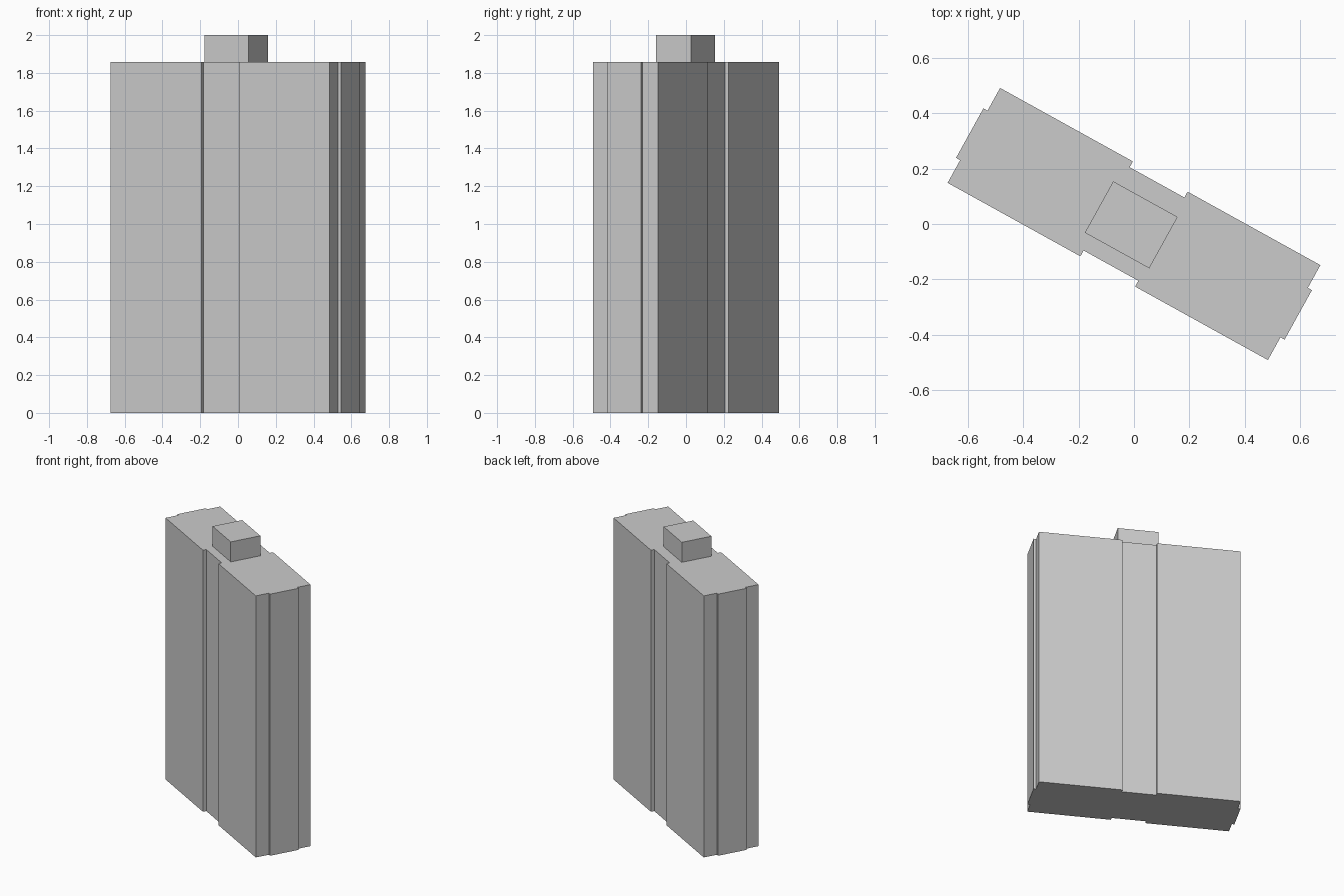
import bpy, bmesh, math

if "Cube" in bpy.data.objects:
    bpy.data.objects.remove(bpy.data.objects["Cube"])

ANGLE = math.radians(-28.95)
BODY_TOP = 1.858

grey = bpy.data.materials.new("light grey")
grey.diffuse_color = (0.6, 0.6, 0.6, 1)
grey.use_nodes = True
grey.node_tree.nodes["Principled BSDF"].inputs["Base Color"].default_value = grey.diffuse_color


def prism(name, outline, z0, z1, centre=(0, 0)):
    """Extrude a counter-clockwise outline into a solid turned to ANGLE."""
    bm = bmesh.new()
    base = bm.faces.new([bm.verts.new((x, y, z0)) for x, y in outline])
    top = bmesh.ops.extrude_face_region(bm, geom=[base], use_keep_orig=True)
    for v in top["geom"]:
        if isinstance(v, bmesh.types.BMVert):
            v.co.z = z1
    bmesh.ops.recalc_face_normals(bm, faces=bm.faces)
    mesh = bpy.data.meshes.new(name)
    bm.to_mesh(mesh)
    bm.free()
    mesh.materials.append(grey)
    obj = bpy.data.objects.new(name, mesh)
    obj.location = (centre[0], centre[1], 0)
    obj.rotation_euler.z = ANGLE
    bpy.context.collection.objects.link(obj)
    return obj


# Main block: long sides have a shallow central recess, short ends a raised strip
L, W = 0.6615, 0.196
recess, strip = 0.113, 0.102
inset, bulge = 0.024, 0.017
half = [(-L, -W), (-recess, -W), (-recess, -W + inset), (recess, -W + inset),
        (recess, -W), (L, -W), (L, -strip), (L + bulge, -strip),
        (L + bulge, strip), (L, strip)]
prism("tower_block", half + [(-x, -y) for x, y in half], 0, BODY_TOP)

# Small rooftop housing
a, b = 0.133, 0.106
prism("roof_housing", [(-a, -b), (a, -b), (a, b), (-a, b)],
      BODY_TOP, 2.0, (-0.01, -0.003))
